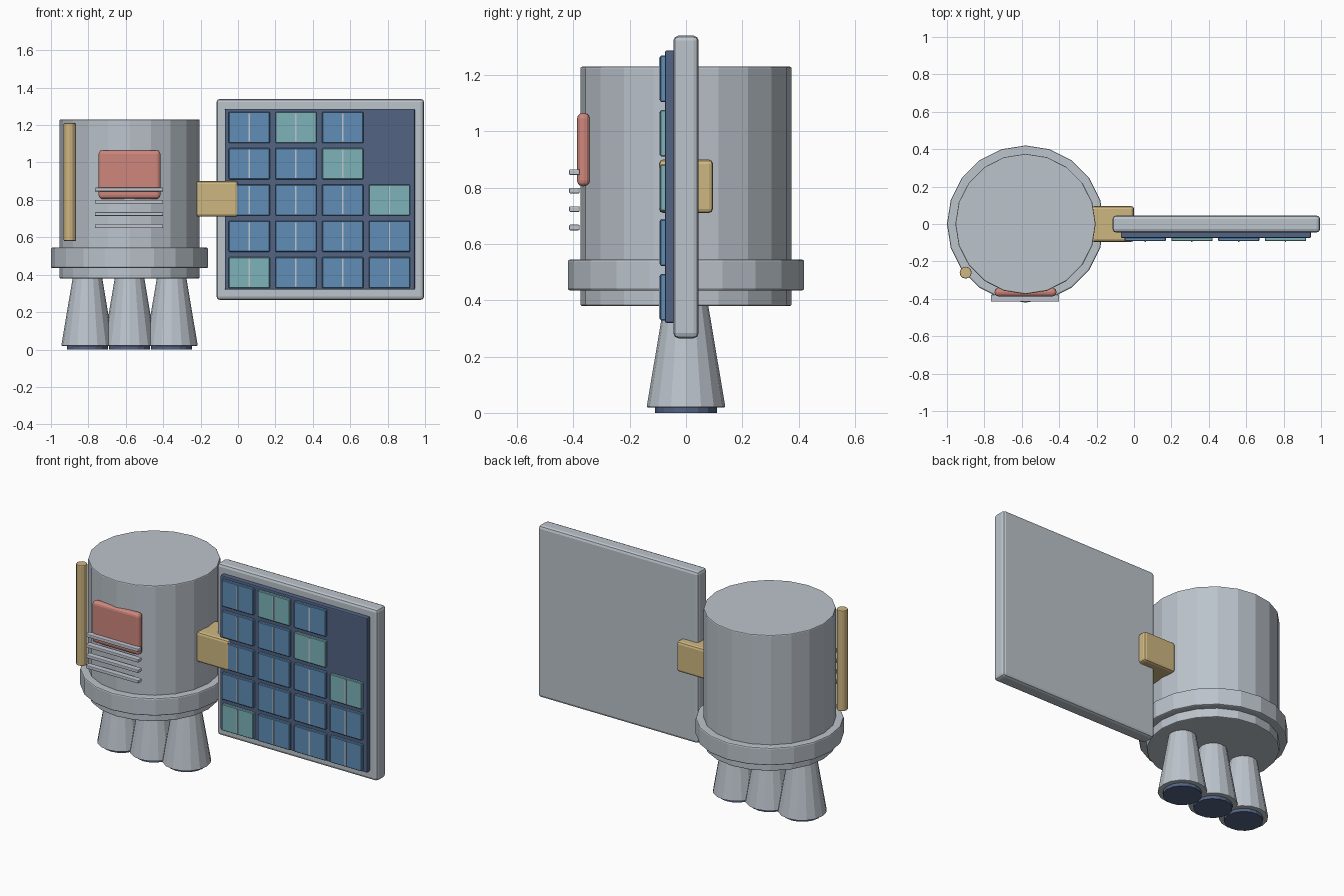
import bpy

default = bpy.data.objects.get("Cube")
if default:
    bpy.data.objects.remove(default, do_unlink=True)


def material(name, rgb):
    m = bpy.data.materials.new(name)
    m.use_nodes = True
    m.diffuse_color = (*rgb, 1)
    m.node_tree.nodes["Principled BSDF"].inputs["Base Color"].default_value = (*rgb, 1)
    return m


GREY = material("hull grey", (0.50, 0.55, 0.60))
STEEL = material("pale steel", (0.53, 0.56, 0.63))
TAN = material("tan", (0.62, 0.47, 0.22))
RED = material("coral red", (0.62, 0.24, 0.20))
NAVY = material("dark navy", (0.085, 0.125, 0.23))
BLUE = material("cell blue", (0.115, 0.27, 0.47))
TEAL = material("cell teal", (0.20, 0.45, 0.49))


def finish(name, mat, bevel, segments=2):
    ob = bpy.context.object
    ob.name = ob.data.name = name
    ob.data.materials.append(mat)
    if bevel:
        mod = ob.modifiers.new("Edge bevel", "BEVEL")
        mod.width, mod.segments = bevel, segments
        mod.limit_method, mod.angle_limit = "ANGLE", 0.9
    return ob


def box(name, mat, x, y, z, bevel=0.0, segments=2):
    """Box given as (min, max) along each axis."""
    spans = (x, y, z)
    bpy.ops.mesh.primitive_cube_add(size=1, location=[(a + b) / 2 for a, b in spans])
    ob = bpy.context.object
    ob.scale = [b - a for a, b in spans]
    bpy.ops.object.transform_apply(location=False, rotation=False, scale=True)
    return finish(name, mat, bevel, segments)


def cone(name, mat, x, y, z, r_low, r_high, sides, bevel=0.0):
    bpy.ops.mesh.primitive_cone_add(vertices=sides, radius1=r_low, radius2=r_high,
                                    depth=z[1] - z[0], location=(x, y, sum(z) / 2))
    return finish(name, mat, bevel)


# Hull drum and collar
HX = -0.58
cone("hull", GREY, HX, 0, (0.38, 1.23), 0.375, 0.375, 20, 0.006)
cone("collar", GREY, HX, 0, (0.435, 0.545), 0.42, 0.42, 20, 0.008)

# Thruster nozzles with dark mouths
for i, side in enumerate(("right", "middle", "left")):
    x = HX + (i - 1) * 0.225
    cone(side + "_nozzle", GREY, x, 0, (0.02, 0.40), 0.14, 0.076, 16, 0.004)
    cone(side + "_nozzle_mouth", NAVY, x, 0, (0.003, 0.03), 0.11, 0.11, 16)
    bpy.context.object.location.z -= 0.003

# Hatch, vent bars and side rod on the hull
box("hatch", RED, (-0.745, -0.415), (-0.387, -0.342), (0.805, 1.065), 0.02, 3)
for i in range(4):
    z = 0.855 - i * 0.0655
    box(f"vent_bar_{i + 1}", STEEL, (-0.765, -0.40), (-0.415, -0.378), (z - 0.01, z + 0.01), 0.004)
cone("side_rod", TAN, -0.9, -0.26, (0.58, 1.21), 0.032, 0.032, 12, 0.005)

# Arm joining the hull to the solar panel
box("panel_arm", TAN, (-0.225, 0.0), (-0.096, 0.096), (0.71, 0.90), 0.015)

# Solar panel frame and backing
box("panel_frame", GREY, (-0.115, 0.995), (-0.045, 0.045), (0.265, 1.34), 0.018)
box("panel_backing", NAVY, (-0.07, 0.945), (-0.075, -0.04), (0.32, 1.287), 0.006)

# Solar cells, one letter each: blue, teal or missing
LAYOUT = ("BTB.", "BBT.", "BBBT", "BBBB", "TBBB")
for row, line in enumerate(LAYOUT):
    for col, kind in enumerate(line):
        if kind == ".":
            continue
        x, z = 0.06 + col * 0.25, 1.187 - row * 0.194
        tag = f"{row + 1}_{col + 1}"
        box("solar_cell_" + tag, TEAL if kind == "T" else BLUE, (x - 0.11, x + 0.11),
            (-0.092, -0.07), (z - 0.083, z + 0.083), 0.004, 1)
        box("cell_strip_" + tag, STEEL, (x - 0.004, x + 0.004),
            (-0.096, -0.088), (z - 0.075, z + 0.075))
